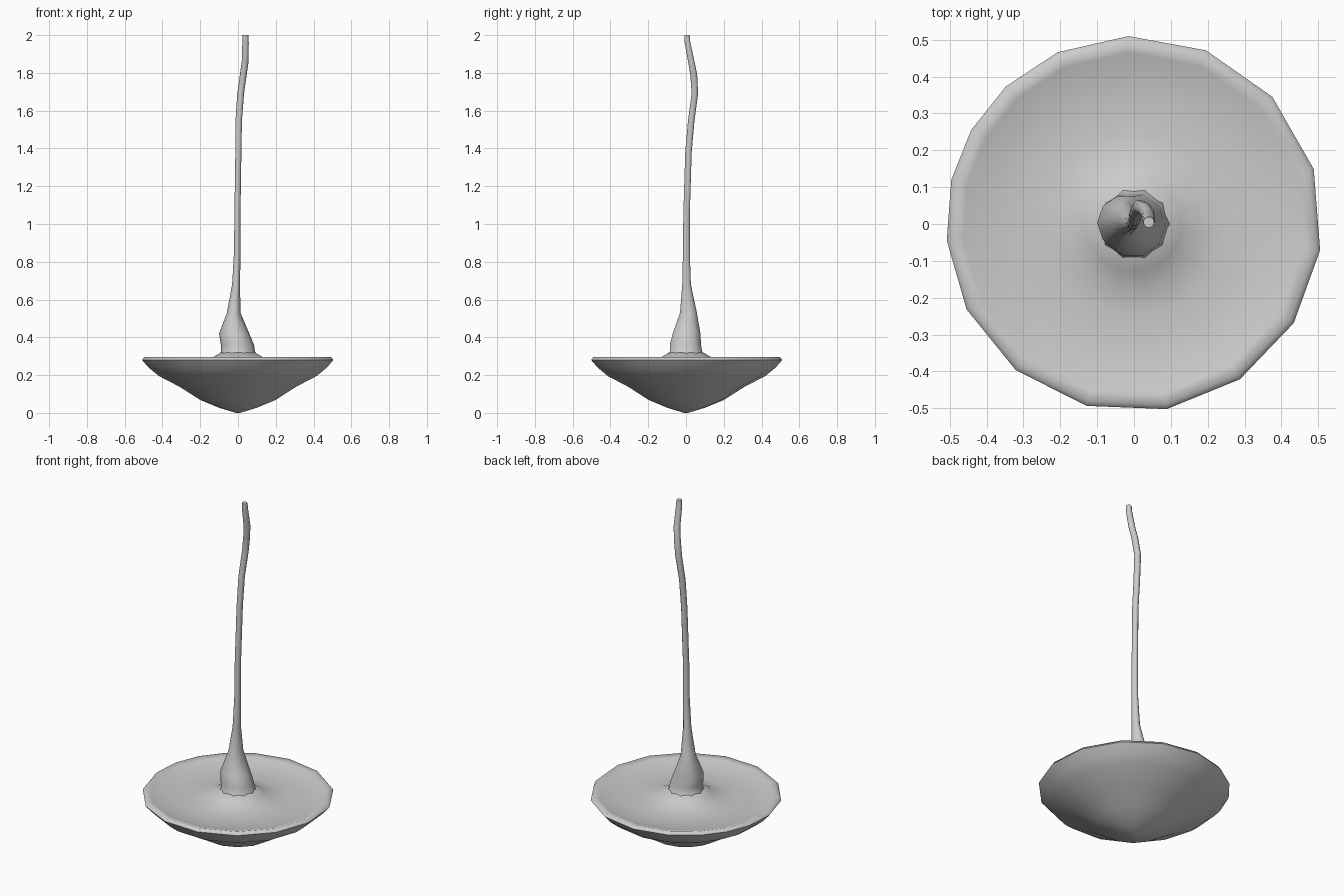
import bpy, math


def skin_rings(name, rings, angle):
    """Skin stacked rings of points, cap both ends, shade smooth."""
    n = len(rings[0])
    verts = [p for ring in rings for p in ring]
    faces = [tuple(reversed(range(n)))]
    for k in range(len(rings) - 1):
        for i in range(n):
            j = (i + 1) % n
            faces.append((k * n + i, k * n + j, (k + 1) * n + j, (k + 1) * n + i))
    faces.append(tuple(range((len(rings) - 1) * n, len(rings) * n)))
    mesh = bpy.data.meshes.new(name)
    mesh.from_pydata(verts, [], faces)
    obj = bpy.data.objects.new(name, mesh)
    bpy.context.collection.objects.link(obj)
    bpy.ops.object.select_all(action='DESELECT')
    obj.select_set(True)
    bpy.context.view_layer.objects.active = obj
    bpy.ops.object.shade_smooth_by_angle(angle=math.radians(angle))
    return obj


# Dish: slightly irregular 16-sided lathe, from pointed base over rim to centre hump
dish_angles = [-175, -153, -129, -104.6, -80, -55.7, -31.8, -8,
               17, 42.6, 67.5, 91.7, 114, 133, 150, 166.4]
dish_profile = [(0.01, 0.0), (0.1, 0.027), (0.2, 0.068), (0.31, 0.138),
                (0.42, 0.195), (0.475, 0.24), (0.51, 0.28), (0.497, 0.297),
                (0.465, 0.288), (0.40, 0.27), (0.32, 0.266), (0.25, 0.264),
                (0.18, 0.275), (0.13, 0.297), (0.09, 0.32)]
skin_rings("dish", [[(r * math.cos(math.radians(a)), r * math.sin(math.radians(a)), z)
                     for a in dish_angles] for r, z in dish_profile], 75)

# Stem: bulbous foot tapering to a thin wavering stalk (x, y, z, radius x, radius y)
stem_path = [(0.0, 0.0, 0.28, 0.12, 0.12), (0.0, 0.0, 0.325, 0.09, 0.09),
             (-0.003, -0.003, 0.36, 0.088, 0.087), (-0.02, 0.003, 0.42, 0.08, 0.077),
             (-0.023, 0.013, 0.53, 0.036, 0.047), (-0.01, 0.003, 0.68, 0.021, 0.024),
             (-0.004, 0.002, 0.85, 0.017, 0.019), (-0.003, 0.003, 1.05, 0.016, 0.018),
             (0.002, 0.013, 1.38, 0.016, 0.018), (0.004, 0.028, 1.55, 0.017, 0.018),
             (0.014, 0.047, 1.69, 0.018, 0.018), (0.028, 0.041, 1.79, 0.018, 0.019),
             (0.038, 0.028, 1.86, 0.018, 0.018), (0.04, 0.008, 1.96, 0.017, 0.016),
             (0.04, 0.005, 2.0, 0.015, 0.015)]
SIDES = 10
skin_rings("stem", [[(x + rx * math.cos(math.tau * i / SIDES),
                      y + ry * math.sin(math.tau * i / SIDES), z)
                     for i in range(SIDES)] for x, y, z, rx, ry in stem_path], 60)
